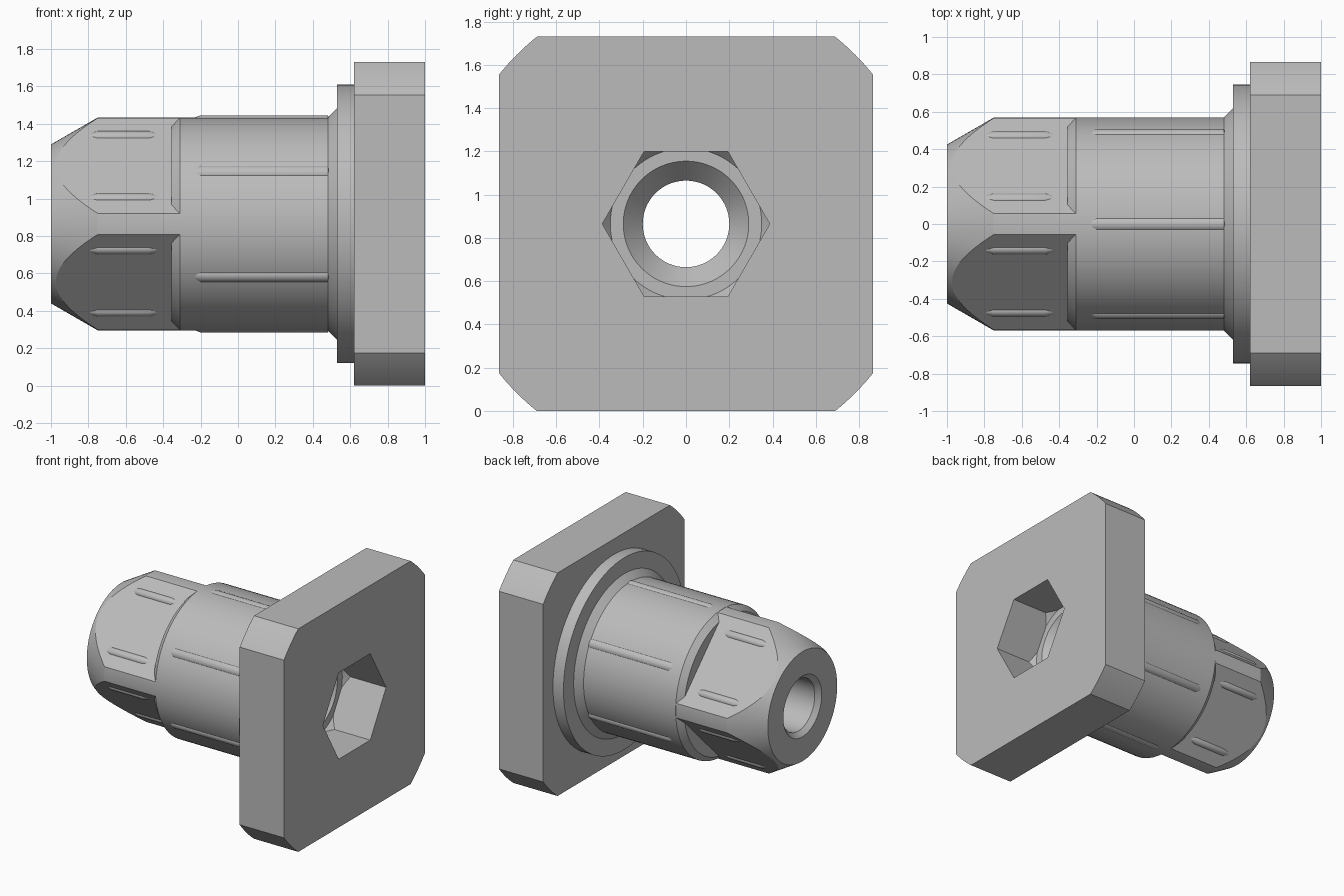
import bpy, bmesh, math
from mathutils import Matrix

if "Cube" in bpy.data.objects:
    bpy.data.objects.remove(bpy.data.objects["Cube"])

HALF = 0.865          # half the plate side, also the axis height
FLAT = 0.44           # distance of the head flats from the axis
R = 0.57              # shaft radius

grey = bpy.data.materials.new("light_grey")
grey.use_nodes = True
colour = (0.5, 0.5, 0.5, 1)
grey.diffuse_color = colour
grey.node_tree.nodes["Principled BSDF"].inputs["Base Color"].default_value = colour


def lathe(name, profile, sides=96, turn=0.0):
    """Solid of (x, radius) rings around the x axis, capped at both ends."""
    bm = bmesh.new()
    rings = []
    for x, r in profile:
        angles = [turn + math.tau * i / sides for i in range(sides)]
        rings.append([bm.verts.new((x, r * math.cos(a), r * math.sin(a))) for a in angles])
    for a, b in zip(rings, rings[1:]):
        for i in range(sides):
            j = (i + 1) % sides
            bm.faces.new((a[i], a[j], b[j], b[i]))
    bm.faces.new(rings[0])
    bm.faces.new(rings[-1])
    bmesh.ops.recalc_face_normals(bm, faces=bm.faces)
    mesh = bpy.data.meshes.new(name)
    bm.to_mesh(mesh)
    bm.free()
    mesh.materials.append(grey)
    obj = bpy.data.objects.new(name, mesh)
    obj.location.z = HALF
    bpy.context.collection.objects.link(obj)
    return obj


def combine(target, other, operation):
    """Apply a boolean and drop the helper."""
    mod = target.modifiers.new("cut", "BOOLEAN")
    mod.operation, mod.object, mod.solver = operation, other, "EXACT"
    bpy.context.view_layer.update()
    bpy.context.view_layer.objects.active = target
    bpy.ops.object.modifier_apply(modifier=mod.name)
    bpy.data.objects.remove(other)


def smooth(obj, degrees=20):
    bpy.ops.object.select_all(action="DESELECT")
    obj.select_set(True)
    bpy.context.view_layer.objects.active = obj
    bpy.ops.object.shade_smooth_by_angle(angle=math.radians(degrees))


# Shaft with chamfered shoulder, flared root and collar
shaft = lathe("shaft", [(-0.355, 0.53), (-0.31, R), (0.48, R), (0.53, 0.62),
                        (0.53, 0.745), (0.65, 0.745)])

# Tapered head trimmed to four flats
head = lathe("head", [(-1, 0.425), (-0.75, R - 0.001), (-0.3, R - 0.001)])
combine(head, lathe("square_trim", [(-1.1, FLAT * math.sqrt(2)), (0, FLAT * math.sqrt(2))], 4),
        "INTERSECT")
combine(shaft, head, "UNION")

# Square end plate with corners turned down to a circle
plate = lathe("end_plate", [(0.62, HALF * math.sqrt(2)), (1, HALF * math.sqrt(2))], 4, math.pi / 4)
combine(plate, lathe("corner_trim", [(0.5, 1.106), (1.1, 1.106)], 192), "INTERSECT")
combine(shaft, plate, "UNION")

# Through bore, countersunk at both ends
combine(shaft, lathe("bore", [(-1.02, 0.255), (-0.965, 0.2), (0.55, 0.2), (0.65, 0.29),
                              (0.7, 0.29)]), "DIFFERENCE")

# Hexagonal socket with tapered corners at its floor
socket = lathe("socket", [(0.5, 0.387), (1.05, 0.387)], 6)
combine(socket, lathe("socket_taper", [(0.65, 0.35), (0.71, 0.4), (1.1, 0.4)]), "INTERSECT")
combine(shaft, socket, "DIFFERENCE")
smooth(shaft)


def rib(name, x0, x1, tip0, tip1, radius, y, z, angle):
    """Slim pointed rib along x, set at (y, z) and turned about the axis."""
    obj = lathe(name, [(x0, 0.004), (x0 + tip0, radius), (x1 - tip1, radius), (x1, 0.004)], 24)
    obj.data.transform(Matrix.Rotation(angle, 4, "X") @ Matrix.Translation((0, y, z)))
    smooth(obj, 30)


# Six ribs on the shaft, two on each flat of the head
for i in range(6):
    rib(f"shaft_rib_{i + 1}", -0.32, 0.5, 0.12, 0.02, 0.045, R - 0.035, 0, math.radians(30 + 60 * i))
for i in range(4):
    for side in (-1, 1):
        rib(f"head_rib_{i + 1}_{'a' if side < 0 else 'b'}", -0.86, -0.365, 0.11, 0.11, 0.034,
            FLAT - 0.022, side * 0.235, math.radians(45 + 90 * i))
